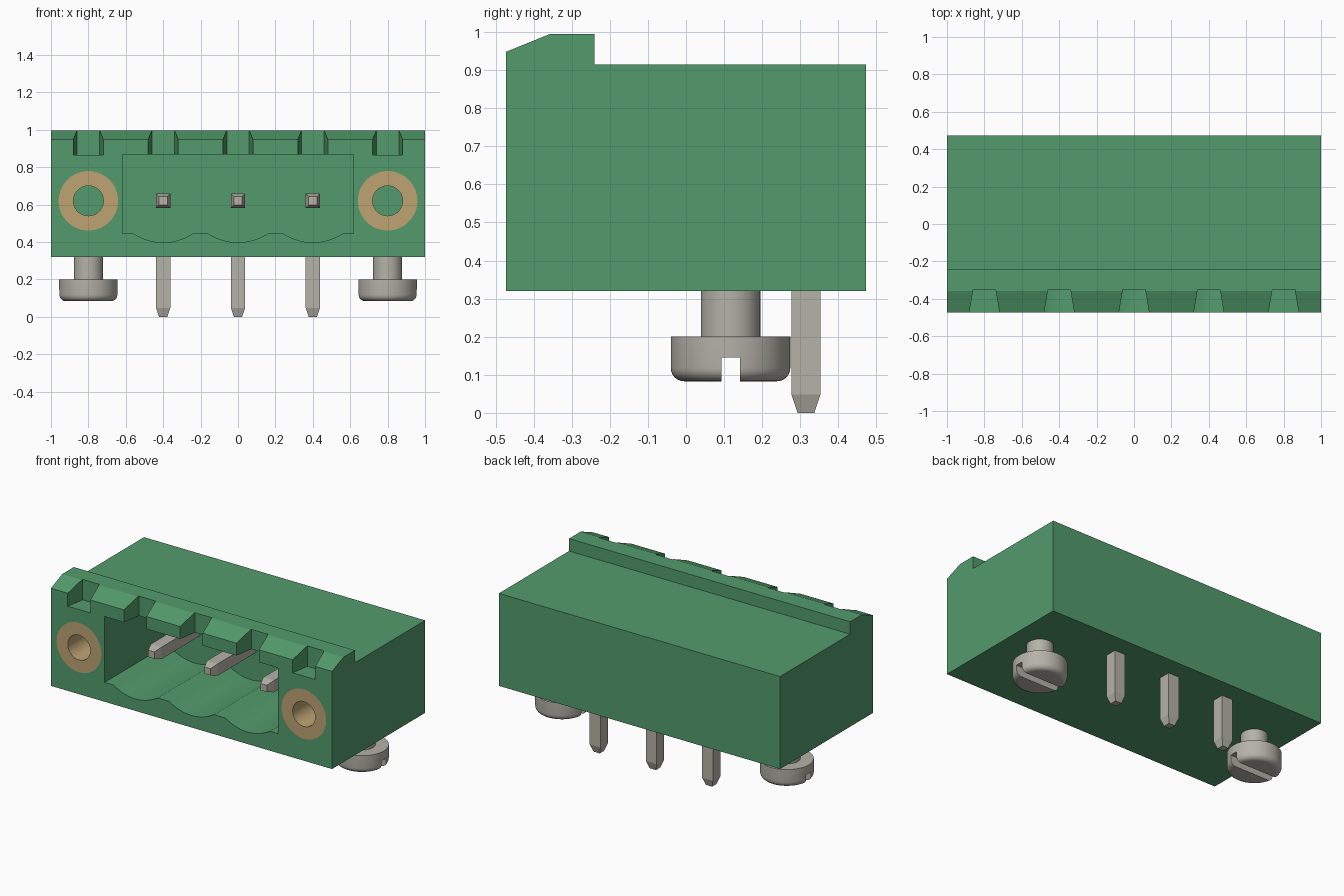
import bpy, bmesh, math
from mathutils import Vector

if "Cube" in bpy.data.objects:
    bpy.data.objects.remove(bpy.data.objects["Cube"], do_unlink=True)


def material(name, rgb):
    m = bpy.data.materials.new(name)
    m.use_nodes = True
    m.diffuse_color = (*rgb, 1)
    bsdf = next(n for n in m.node_tree.nodes if n.type == 'BSDF_PRINCIPLED')
    bsdf.inputs["Base Color"].default_value = (*rgb, 1)
    return m


GREEN = material("green plastic", (0.085, 0.33, 0.15))
BRASS = material("brass", (0.51, 0.37, 0.17))
STEEL = material("tinned metal", (0.46, 0.445, 0.39))


def finish(name, bm, mat, smooth=False):
    bmesh.ops.recalc_face_normals(bm, faces=bm.faces)
    me = bpy.data.meshes.new(name)
    bm.to_mesh(me)
    bm.free()
    me.materials.append(mat)
    ob = bpy.data.objects.new(name, me)
    bpy.context.collection.objects.link(ob)
    if smooth:
        smooth_edges(ob)
    return ob


def activate(ob):
    bpy.ops.object.select_all(action='DESELECT')
    ob.select_set(True)
    bpy.context.view_layer.objects.active = ob


def smooth_edges(ob):
    activate(ob)
    bpy.ops.object.shade_smooth_by_angle(angle=math.radians(35))


def loft(name, rings, mat):
    """Skin a solid through cross-sections with equal point counts."""
    bm = bmesh.new()
    vs = [[bm.verts.new(p) for p in r] for r in rings]
    n = len(vs[0])
    for a, b in zip(vs, vs[1:]):
        for i in range(n):
            bm.faces.new((a[i], a[(i + 1) % n], b[(i + 1) % n], b[i]))
    bm.faces.new(vs[0])
    bm.faces.new(vs[-1][::-1])
    return finish(name, bm, mat)


def lathe(name, profile, centre, axis, mat, steps=64):
    """Turn (radius, height) points round a Y or Z axis."""
    bm = bmesh.new()
    vs = []
    for r, h in profile:
        p = (r, h, 0) if axis == 'Y' else (r, 0, h)
        vs.append(bm.verts.new(Vector(p)))
    edges = [bm.edges.new(pair) for pair in zip(vs, vs[1:])]
    bmesh.ops.spin(bm, geom=vs + edges, cent=(0, 0, 0), steps=steps,
                   axis=(0, 1, 0) if axis == 'Y' else (0, 0, 1), angle=2 * math.pi)
    bmesh.ops.remove_doubles(bm, verts=bm.verts, dist=1e-4)
    bmesh.ops.translate(bm, verts=bm.verts, vec=centre)
    return finish(name, bm, mat, smooth=True)


def cut(target, cutter):
    cutter.hide_render = True
    mod = target.modifiers.new("cut", 'BOOLEAN')
    mod.operation = 'DIFFERENCE'
    mod.solver = 'EXACT'
    mod.object = cutter
    activate(target)
    bpy.ops.object.modifier_apply(modifier=mod.name)
    bpy.data.objects.remove(cutter, do_unlink=True)


FRONT, BACK = -0.473, 0.473
PIN_X = (-0.4, 0.0, 0.4)
AXIS_Z = 0.62

# Housing: side profile with the raised front lip
side = [(FRONT, 0.32), (BACK, 0.32), (BACK, 0.915), (-0.24, 0.915),
        (-0.24, 0.995), (-0.357, 0.995), (FRONT, 0.948)]
housing = loft("housing", [[(x, y, z) for y, z in side] for x in (-1, 1)], GREEN)

# Socket opening with a scalloped floor
opening = [(-0.617, 0.868), (-0.617, 0.445)]
for px in PIN_X:
    for i in range(17):
        u = -1 + i / 8
        opening.append((px + 0.16 * u, 0.397 + 0.048 * u * u))
opening += [(0.617, 0.445), (0.617, 0.868)]
cut(housing, loft("socket_cutter",
                  [[(x, y, z) for x, z in opening] for y in (-0.6, 0.13)], GREEN))

# Tapered notches along the lip
for i in range(5):
    cx = -0.8 + 0.4 * i
    plan = [(cx - 0.082, -0.483), (cx + 0.082, -0.483), (cx + 0.06, -0.35), (cx - 0.06, -0.35)]
    cut(housing, loft("notch_cutter",
                      [[(x, y, z) for x, y in plan] for z in (0.864, 1.1)], GREEN))

# Threaded inserts in pockets, one at each end
DEPTH = 0.4
for label, sx in (("left", 0.8), ("right", -0.8)):
    centre = (sx, FRONT, AXIS_Z)
    cut(housing, lathe("pocket_cutter", [(0, -0.1), (0.159, -0.1), (0.159, DEPTH), (0, DEPTH)],
                       centre, 'Y', GREEN))
    lathe(label + "_insert", [(0.08, 0), (0.159, 0), (0.159, DEPTH), (0.08, DEPTH), (0.08, 0)],
          centre, 'Y', BRASS)

# Slotted screws under the housing
for label, sx in (("left", 0.8), ("right", -0.8)):
    rim = [(0.122 + 0.035 * math.cos(a), 0.118 - 0.035 * math.sin(a))
           for a in (math.radians(15 * k) for k in range(7))]
    profile = [(0, 0.36), (0.078, 0.36), (0.078, 0.2), (0.157, 0.2)] + rim + [(0, 0.083)]
    screw = lathe(label + "_screw", profile, (sx, 0.117, 0), 'Z', STEEL)
    slot = [(sx - 0.3, 0.093), (sx + 0.3, 0.093), (sx + 0.3, 0.142), (sx - 0.3, 0.142)]
    cut(screw, loft("slot_cutter", [[(x, y, z) for x, y in slot] for z in (0, 0.145)], STEEL))
    smooth_edges(screw)

# Right-angle contact pins: square section, tapered at both ends
H, TIP, PY = 0.038, 0.022, 0.315
for label, px in zip(("right", "middle", "left"), PIN_X):
    def across(y, s):
        return [(px - s, y, AXIS_Z - s), (px + s, y, AXIS_Z - s),
                (px + s, y, AXIS_Z + s), (px - s, y, AXIS_Z + s)]

    def down(z, s):
        return [(px - s, PY - s, z), (px + s, PY - s, z),
                (px + s, PY + s, z), (px - s, PY + s, z)]

    elbow = [(px - H, PY - H, AXIS_Z - H), (px + H, PY - H, AXIS_Z - H),
             (px + H, PY + H, AXIS_Z + H), (px - H, PY + H, AXIS_Z + H)]
    loft(label + "_pin", [across(-0.31, TIP), across(-0.26, H), elbow,
                          down(0.048, H), down(0, TIP)], STEEL)
